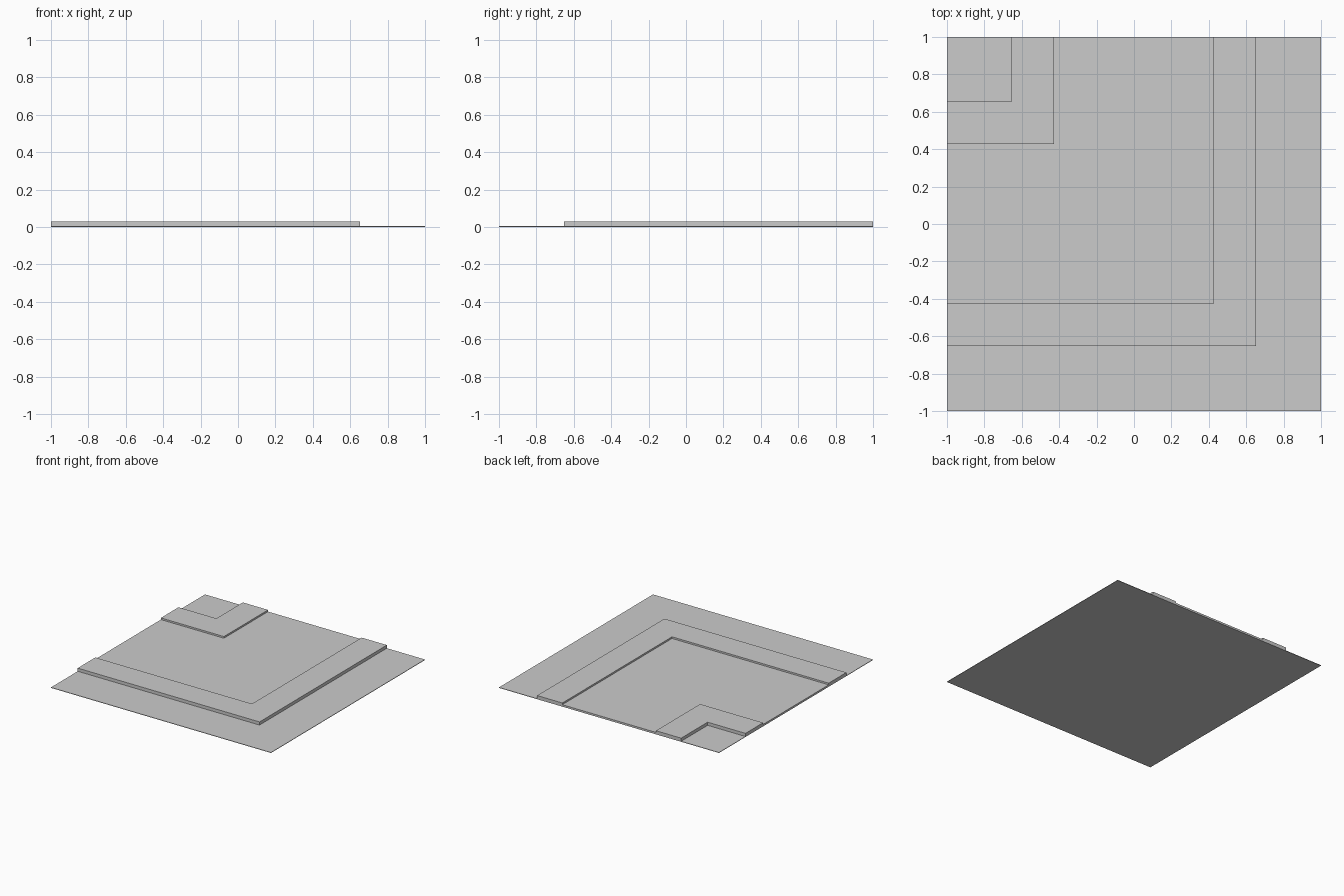
import bpy
import bmesh

if "Cube" in bpy.data.objects:
    bpy.data.objects.remove(bpy.data.objects["Cube"], do_unlink=True)

# One plain grey for the whole tile
grey = bpy.data.materials.new("plain_grey")
grey.use_nodes = True
colour = (0.6, 0.6, 0.6, 1)
grey.diffuse_color = colour
grey.node_tree.nodes["Principled BSDF"].inputs["Base Color"].default_value = colour

BASE, ROAD, KERB = 0.004, 0.016, 0.03


def extruded(name, outline, bottom, top):
    """Flat-sided slab raised from an outline."""
    bm = bmesh.new()
    face = bm.faces.new([bm.verts.new((x, y, bottom)) for x, y in outline])
    result = bmesh.ops.extrude_face_region(bm, geom=[face])
    for v in result["geom"]:
        if isinstance(v, bmesh.types.BMVert):
            v.co.z = top
    bmesh.ops.recalc_face_normals(bm, faces=bm.faces)
    mesh = bpy.data.meshes.new(name)
    bm.to_mesh(mesh)
    bm.free()
    mesh.materials.append(grey)
    obj = bpy.data.objects.new(name, mesh)
    bpy.context.collection.objects.link(obj)
    return obj


def corner_band(name, inner, outer, top):
    """L-shaped band around the back right corner."""
    a, b = inner - 1, outer - 1
    outline = [(-1, -b), (b, -b), (b, 1), (a, 1), (a, -a), (-1, -a)]
    return extruded(name, outline, BASE, top)


# Ground sheet, two kerbs and the road turning between them
extruded("ground_sheet", [(-1, -1), (1, -1), (1, 1), (-1, 1)], 0, BASE)
corner_band("inner_kerb", 0.344, 0.573, KERB)
corner_band("road_surface", 0.573, 1.424, ROAD)
corner_band("outer_kerb", 1.424, 1.653, KERB)
